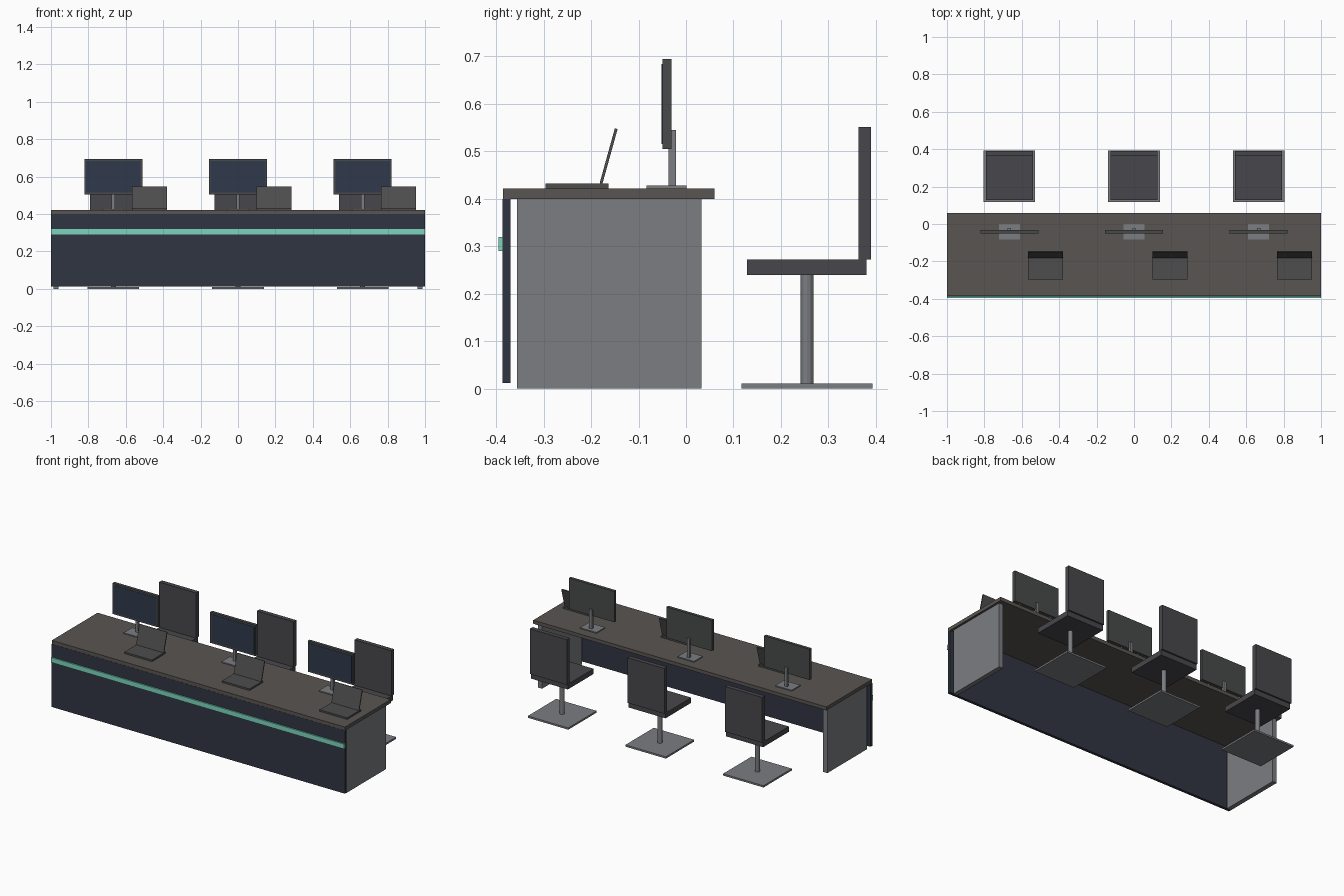
import bpy, math

if "Cube" in bpy.data.objects:
    bpy.data.objects.remove(bpy.data.objects["Cube"])


def mat(name, r, g, b):
    m = bpy.data.materials.new(name)
    m.diffuse_color = (r, g, b, 1)
    m.use_nodes = True
    m.node_tree.nodes["Principled BSDF"].inputs["Base Color"].default_value = m.diffuse_color
    return m


WOOD = mat("desk_wood", 0.100, 0.090, 0.083)
NAVY = mat("navy_panel", 0.030, 0.036, 0.054)
TEAL = mat("teal_trim", 0.20, 0.66, 0.51)
GREY = mat("mid_grey", 0.20, 0.205, 0.22)
DARK = mat("dark_plastic", 0.065, 0.067, 0.068)
LAPTOP = mat("laptop_shell", 0.075, 0.075, 0.077)
SEAT = mat("seat_fabric", 0.064, 0.062, 0.070)
SCREEN = mat("screen_glass", 0.030, 0.041, 0.074)


def box(name, x, y, z, material):
    """Box from (min, max) ranges on each axis."""
    bpy.ops.mesh.primitive_cube_add(size=1, location=[sum(r) / 2 for r in (x, y, z)])
    o = bpy.context.object
    o.name = name
    o.scale = [r[1] - r[0] for r in (x, y, z)]
    bpy.ops.object.transform_apply(location=False, rotation=False, scale=True)
    o.data.materials.append(material)
    return o


def wide(cx, half):
    return (cx - half, cx + half)


# Desk: top, front panel, trim strip, two side panels
box("desk_top", (-1, 1), (-0.386, 0.06), (0.40, 0.422), WOOD)
box("front_panel", (-1, 1), (-0.387, -0.370), (0.012, 0.40), NAVY)
box("trim_strip", (-1, 1), (-0.395, -0.386), (0.29, 0.32), TEAL)
for s in (-1, 1):
    box("side_panel", wide(s * 0.973, 0.014), (-0.356, 0.033), (0, 0.40), GREY)

for cx in (-0.666, 0, 0.666):
    # Monitor
    box("monitor_base", wide(cx, 0.056), (-0.083, 0.001), (0.422, 0.428), GREY)
    box("monitor_post", wide(cx, 0.009), (-0.037, -0.021), (0.428, 0.545), GREY)
    box("monitor_case", wide(cx, 0.155), (-0.050, -0.031), (0.505, 0.695), DARK)
    box("monitor_screen", wide(cx, 0.146), (-0.052, -0.049), (0.515, 0.684), SCREEN)

    # Laptop: base and lid leaning back from the hinge
    lx = cx + 0.192
    box("laptop_base", wide(lx, 0.094), (-0.296, -0.163), (0.422, 0.432), LAPTOP)
    lid = box("laptop_lid", wide(lx, 0.094), (-0.1665, -0.1605), (0.430, 0.550), LAPTOP)
    lid.location = (lx, -0.163, 0.490)
    lid.rotation_euler.x = -math.radians(15.5)

    # Chair: base plate, round post, seat, back
    box("chair_base", wide(cx, 0.138), (0.117, 0.393), (0, 0.011), GREY)
    bpy.ops.mesh.primitive_cylinder_add(vertices=12, radius=0.014, depth=0.23,
                                        location=(cx, 0.255, 0.125))
    post = bpy.context.object
    post.name = "chair_post"
    post.data.materials.append(GREY)
    box("chair_seat", wide(cx, 0.126), (0.129, 0.380), (0.24, 0.272), SEAT)
    box("chair_back", wide(cx, 0.126), (0.363, 0.390), (0.272, 0.551), SEAT)
